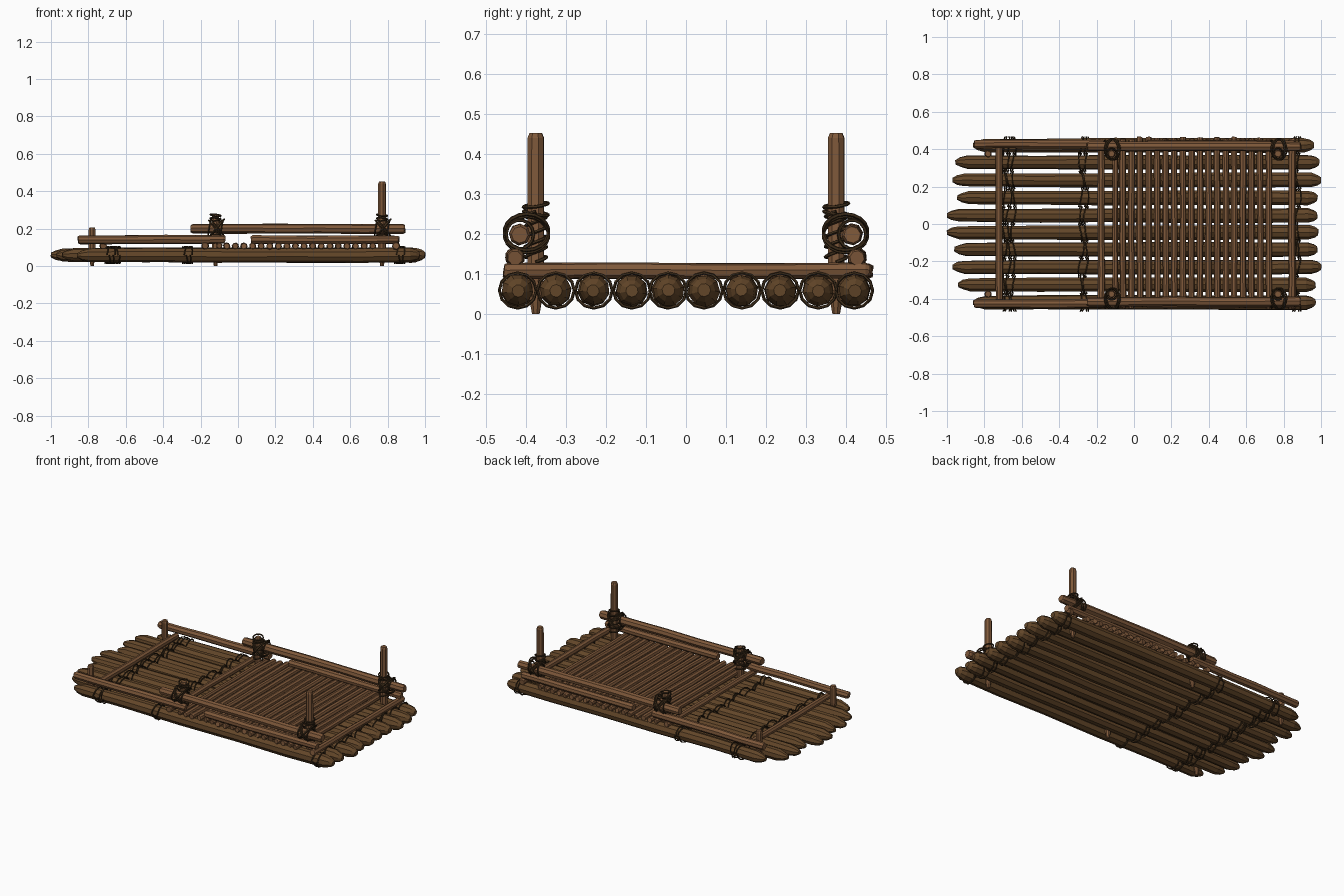
import bpy, bmesh, math, random
from mathutils import Vector

if "Cube" in bpy.data.objects:
    bpy.data.objects.remove(bpy.data.objects["Cube"])

random.seed(4)


def material(name, rgb):
    m = bpy.data.materials.new(name)
    m.diffuse_color = (*rgb, 1)
    m.use_nodes = True
    m.node_tree.nodes["Principled BSDF"].inputs["Base Color"].default_value = m.diffuse_color
    return m


BARK = material("dark_bark", (0.125, 0.062, 0.022))
WOOD = material("light_wood", (0.21, 0.098, 0.042))
ROPE = material("rope", (0.045, 0.025, 0.010))


def tube(name, pts, radii, sides, mat, closed=False, twist=0.0):
    """Sweep a polygon along a path with one radius per point."""
    pts = [Vector(p) for p in pts]
    n = len(pts)
    bm = bmesh.new()
    rings, u = [], None
    for i, p in enumerate(pts):
        a = pts[i - 1] if (i or closed) else p
        b = pts[(i + 1) % n] if (i < n - 1 or closed) else p
        t = (b - a).normalized()
        if u is None:
            u = t.orthogonal()
        u = (u - t * u.dot(t)).normalized()
        v = t.cross(u)
        ring = []
        for k in range(sides):
            ang = math.tau * k / sides + twist
            ring.append(bm.verts.new(p + (u * math.cos(ang) + v * math.sin(ang)) * radii[i]))
        rings.append(ring)
    for i in range(n if closed else n - 1):
        r, s = rings[i], rings[(i + 1) % n]
        for k in range(sides):
            j = (k + 1) % sides
            bm.faces.new((r[k], r[j], s[j], s[k]))
    if not closed:
        bm.faces.new(rings[0][::-1])
        bm.faces.new(rings[-1])
    bmesh.ops.recalc_face_normals(bm, faces=bm.faces)
    me = bpy.data.meshes.new(name)
    bm.to_mesh(me)
    bm.free()
    me.materials.append(mat)
    ob = bpy.data.objects.new(name, me)
    bpy.context.collection.objects.link(ob)
    return ob


def pole(name, a, b, r, mat, sides=8, tip=0.02, tip_r=0.7, segs=5, wob=0.002):
    """Slightly crooked stick with chamfered ends."""
    a, b = Vector(a), Vector(b)
    length = (b - a).length
    ts = [0, tip / length] + [i / segs for i in range(1, segs)] + [1 - tip / length, 1]
    pts, radii = [], []
    for i, t in enumerate(ts):
        end = i in (0, len(ts) - 1)
        j = Vector([random.uniform(-wob, wob) for _ in range(3)])
        pts.append(a.lerp(b, t) + (Vector() if end else j))
        radii.append(r * (tip_r if end else random.uniform(0.94, 1.05)))
    return tube(name, pts, radii, sides, mat, twist=random.random())


def rope(name, pts, closed=False, r=0.0045):
    return tube(name, pts, [r] * len(pts), 5, ROPE, closed)


# hull logs, with hewn tapering ends
LOG_Y = [-0.42, -0.325, -0.23, -0.135, -0.045, 0.045, 0.14, 0.235, 0.33, 0.42]
LEFT = [-0.86, -0.94, -0.97, -0.96, -1.0, -1.0, -0.945, -0.97, -0.955, -0.86]
RIGHT = [0.97, 0.97, 1.0, 0.98, 0.985, 0.98, 0.98, 1.0, 0.99, 0.96]
for y, x0, x1 in zip(LOG_Y, LEFT, RIGHT):
    xs = [x0, x0 + 0.025, x0 + 0.065, -0.5, -0.1, 0.3, 0.65, x1 - 0.05, x1 - 0.018, x1]
    rs = [0.012, 0.026, 0.036, 0.037, 0.039, 0.039, 0.040, 0.039, 0.029, 0.016]
    pts = [(x, y + random.uniform(-0.002, 0.002), 0.059 + random.uniform(-0.002, 0.002)) for x in xs]
    tube("hull_log", pts, [q * random.uniform(0.96, 1.04) for q in rs], 9, BARK, twist=random.random())

# ropes woven over and under the logs
for x0, offsets in ((-0.67, (-0.025, 0.0, 0.025)), (-0.27, (-0.012, 0.012)), (0.865, (-0.012, 0.012))):
    for n, dx in enumerate(offsets):
        for flip in (1, -1):
            pts = []
            for i, y in enumerate(LOG_Y):
                s = flip * (1 if (i + n) % 2 else -1)
                for k in range(7):
                    a = math.pi * k / 6
                    pts.append((x0 + dx + 0.010 * math.sin(i * 1.9 + a + n) + 0.005 * flip,
                                y - 0.046 * math.cos(a), 0.059 + s * 0.044 * math.sin(a)))
            rope("hull_lashing", pts, r=0.004)

# deck slats and cross beams
slats = [-0.06 + 0.0459 * i for i in range(18)]
for x in slats:
    e = random.uniform(-0.008, 0.008)
    pole("deck_slat", (x, -0.445 + e, 0.107), (x, 0.458 + e, 0.107), 0.0175, WOOD, 8, 0.008, 0.85)
for x, r, h in ((-0.175, 0.019, 0.45), (-0.10, 0.016, 0.45), (0.845, 0.020, 0.455), (-0.72, 0.020, 0.41)):
    pole("cross_beam", (x, -h, 0.108), (x, h, 0.108), r, WOOD, 8, 0.008, 0.85)

for s in (-1, 1):
    # side rails in two overlapping levels
    pole("lower_rail_rear", (-0.855, s * 0.427, 0.140), (-0.07, s * 0.427, 0.142), 0.024, WOOD, 8, 0.01, 0.8)
    pole("lower_rail_front", (0.07, s * 0.427, 0.142), (0.86, s * 0.427, 0.140), 0.023, WOOD, 8, 0.01, 0.8)
    pole("upper_rail", (-0.25, s * 0.415, 0.200), (0.892, s * 0.415, 0.198), 0.026, WOOD, 8, 0.01, 0.8)

    # upright posts with pointed feet
    for x, top, r in ((0.77, 0.452, 0.022), (-0.12, 0.275, 0.021), (-0.78, 0.205, 0.020)):
        y = s * 0.375
        zs = [0.0, 0.03, 0.10, 0.22 * top / 0.275, top - 0.012, top]
        if top < 0.25:
            zs[3] = 0.15
        tube("post", [(x, y, z) for z in zs], [r * q for q in (0.45, 0.7, 1, 1, 0.98, 0.75)], 8, WOOD, twist=0.3)
        if x == -0.78:
            continue

        # coil around the post
        pts = []
        for k in range(61):
            a = math.tau * k / 12
            pts.append((x + 0.027 * math.cos(a), y + 0.027 * math.sin(a), 0.13 + 0.0021 * k + 0.006 * math.sin(a)))
        rope("post_coil", pts)
        for z in (0.252, 0.272):
            rope("post_ring", [(x + 0.029 * math.cos(a), y + 0.031 * math.sin(a), z + 0.006 * math.sin(a + z * 90))
                               for a in [math.tau * k / 12 for k in range(12)]], True)
        # loops around the upper rail
        for dx in (-0.034, 0.032):
            rope("rail_loop", [(x + dx + 0.006 * math.sin(a), s * 0.415 + 0.034 * math.cos(a), 0.199 + 0.036 * math.sin(a))
                               for a in [math.tau * k / 14 for k in range(14)]], True)
        # diagonal loops binding rail to post
        for tilt in (-1, 1):
            for w in (0.0, 0.010):
                pts = []
                for k in range(18):
                    a = math.tau * k / 18
                    pts.append((x + 0.036 * math.cos(a) * tilt + w,
                                s * 0.398 + 0.055 * math.sin(a),
                                0.199 + 0.045 * math.cos(a) + w * 0.6))
                rope("cross_binding", pts, True, 0.005)
